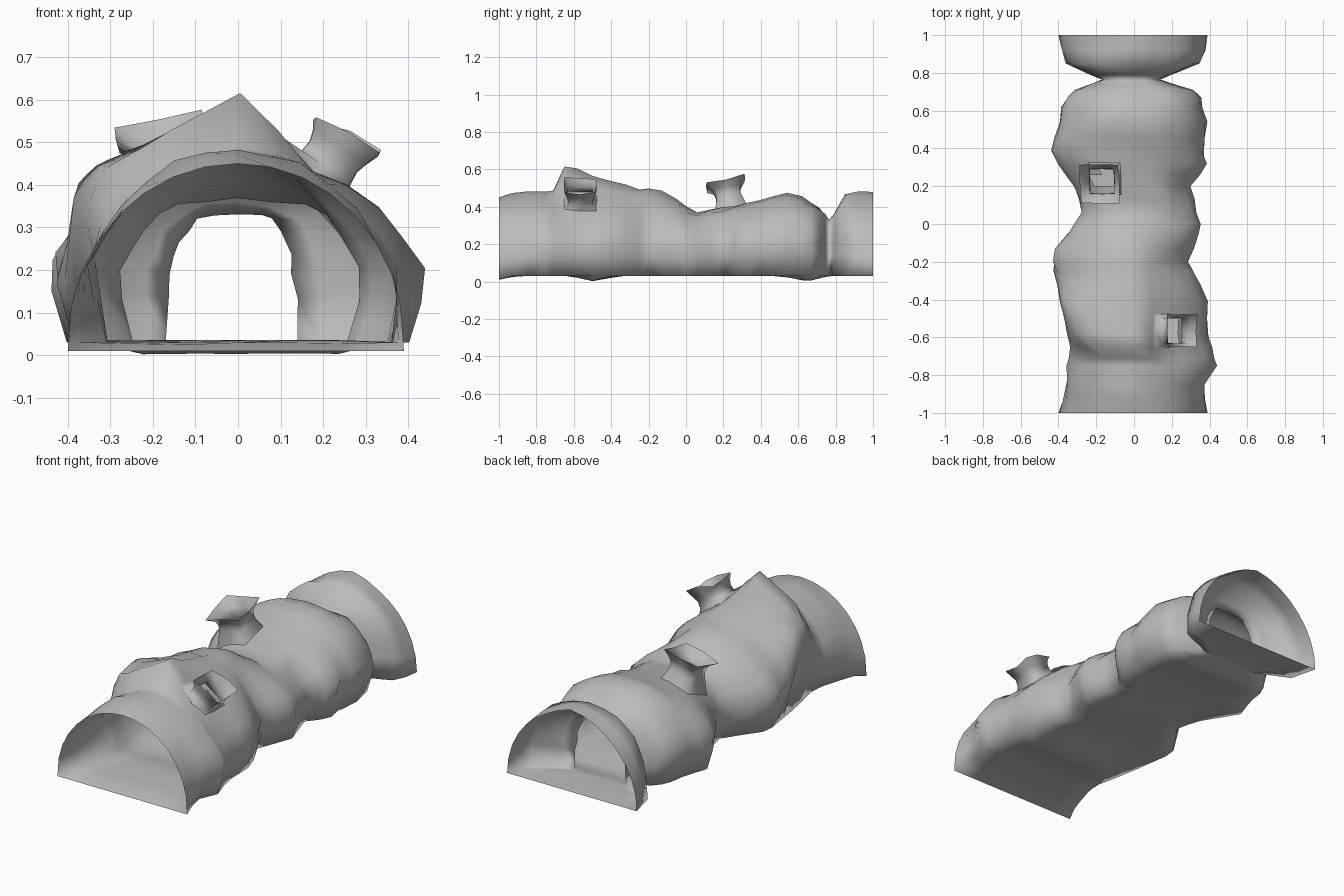
import bpy, bmesh, math, random
from mathutils import Vector
from mathutils.bvhtree import BVHTree

random.seed(4)
cube = bpy.data.objects.get("Cube")
if cube:
    bpy.data.objects.remove(cube, do_unlink=True)

rock = bpy.data.materials.new("grey rock")
rock.use_nodes = True
rock.diffuse_color = (0.5, 0.5, 0.5, 1)
rock.node_tree.nodes["Principled BSDF"].inputs["Base Color"].default_value = (0.5, 0.5, 0.5, 1)

ARCH, FLOOR = 16, 6


def finish(bm, name):
    mesh = bpy.data.meshes.new(name)
    for f in bm.faces:
        f.smooth = True
    bm.to_mesh(mesh)
    bm.free()
    mesh.materials.append(rock)
    ob = bpy.data.objects.new(name, mesh)
    bpy.context.collection.objects.link(ob)


def skin(bm, rings):
    for a, b in zip(rings, rings[1:]):
        n = len(a)
        for i in range(n):
            j = (i + 1) % n
            bm.faces.new((a[i], a[j], b[j], b[i]))
    bmesh.ops.recalc_face_normals(bm, faces=bm.faces)


def lookup(table, y):
    """Straight-line reading of a (y, value) outline."""
    for (y0, v0), (y1, v1) in zip(table, table[1:]):
        if y <= y1:
            return v0 + (v1 - v0) * (y - y0) / (y1 - y0)
    return table[-1][1]


# Outlines of the tunnel along its length
left_wall = [(-1, .40), (-.88, .37), (-.67, .33), (-.55, .36), (-.4, .39), (-.15, .43),
             (-.05, .35), (.06, .27), (.18, .30), (.39, .44), (.52, .39), (.64, .37),
             (.7, .33), (.765, .17), (.84, .36), (1, .40)]
right_wall = [(-1, .39), (-.85, .38), (-.75, .44), (-.61, .39), (-.4, .38), (-.32, .35),
              (-.2, .28), (0, .36), (.2, .29), (.3, .38), (.4, .36), (.52, .38),
              (.7, .34), (.765, .14), (.86, .37), (1, .39)]
roof = [(-1, .45), (-.85, .48), (-.72, .46), (-.65, .46), (-.37, .465), (-.11, .43),
        (.06, .37), (.34, .41), (.55, .46), (.7, .41), (.765, .33), (.85, .45), (1, .45)]
ridge = [(-1, 0), (-.72, .01), (-.65, .155), (-.57, .135), (-.37, .055), (-.11, .045), (.06, 0),
         (.34, .01), (.55, .025), (.7, 0), (.8, 0), (.85, .02), (1, .03)]
left_square = [(-1, 1), (-.72, .9), (-.62, .27), (-.4, .27), (-.32, .65), (0, .75), (.7, .7),
               (.765, .65), (1, 1)]
right_square = [(-1, 1), (-.75, .95), (-.5, .9), (0, .85), (.3, .75), (.765, .65), (1, 1)]
ground = [(-1, .01), (-.9, .03), (-.62, .03), (-.5, 0), (-.35, .03), (.5, .03),
          (.65, 0), (.78, .03), (1, .03)]
undercut = [(-1, 0), (-.75, .1), (.7, .1), (.765, 0), (1, 0)]

stations = [-1, -.93, -.85, -.75, -.71, -.65, -.58, -.5, -.41, -.32, -.25, -.2, -.13, -.05, .0,
            .06, .13, .2, .26, .32, .39, .46, .54, .62, .67, .71, .745, .765, .79, .85, .92, 1]

# Tunnel shell: arch and floor rings lofted from front to back
bm = bmesh.new()
rings = []
for y in stations:
    g, top, cut = lookup(ground, y), lookup(roof, y), lookup(undercut, y)
    rough = 0 if abs(y) == 1 else .008
    ring = []
    for i in range(ARCH + 1):
        t = math.pi * i / ARCH
        c, s = math.cos(t), max(math.sin(t), 0)
        if c > 0:
            w, p, slope = lookup(right_wall, y), lookup(right_square, y), .17
        else:
            w, p, slope = -lookup(left_wall, y), lookup(left_square, y), .29
        x = w * abs(c) ** p
        z = .03 + (top - .03) * s ** p
        # Walls swell at mid height and tuck in towards the floor
        x *= 1 - cut * max(0, 1 - z / .21) + cut * p * max(0, 1 - abs(z - .21) / .18)
        z += lookup(ridge, y) * max(0, 1 - abs(x) / slope)
        if i in (0, ARCH):
            z = .03 if rough else g
        elif rough:
            x += random.uniform(-rough, rough)
            z += random.uniform(-rough, rough) * s
        ring.append(bm.verts.new((x, y, z)))
    a, b = ring[-1].co.copy(), ring[0].co.copy()
    for i in range(1, FLOOR):
        q = a.lerp(b, i / FLOOR)
        q.z = g + (random.uniform(0, .006) if rough else 0)
        ring.append(bm.verts.new(q))
    rings.append(ring)
skin(bm, rings)

# Openings in the roof under the two vents: name, base, axis, mouth size
vents = [("front_vent", Vector((.18, -.565, .40)), Vector((.55, 0, .83)), .094),
         ("back_vent", Vector((-.155, .24, .39)), Vector((-.2, -.2, 1)), .115)]
surface = BVHTree.FromBMesh(bm)
holes = [f for f in bm.faces if f.calc_center_median().z > .25 and any(
    (f.calc_center_median() - base).xy.length < .055 for _, base, _, _ in vents)]
bmesh.ops.delete(bm, geom=holes, context='FACES')
finish(bm, "tunnel_shell")


def vent(name, base, axis, mouth):
    """Short square chimney, its foot resting on the roof and its mouth ragged."""
    bm = bmesh.new()
    axis = axis.normalized()
    v = Vector((0, 1, 0))
    v = (v - axis * v.dot(axis)).normalized()
    u = v.cross(axis)
    rings = []
    for h, r in ((0, .095), (.05, .075), (.08, .072), (.105, .08), (.135, mouth)):
        ring = []
        for i in range(8):
            t = math.pi * i / 4
            corner = 1.28 if i % 2 else .93
            side = (u * math.cos(t) + v * math.sin(t)) * r * corner
            lift = random.uniform(-.015, .02) if h > .12 else 0
            q = base + axis * (h + lift) + side
            if h == 0:
                hit = surface.ray_cast(Vector((q.x, q.y, 1)), Vector((0, 0, -1)))[0]
                q = hit if hit else q
            ring.append(bm.verts.new(q))
        rings.append(ring)
    skin(bm, rings)
    finish(bm, name)


for part in vents:
    vent(*part)
